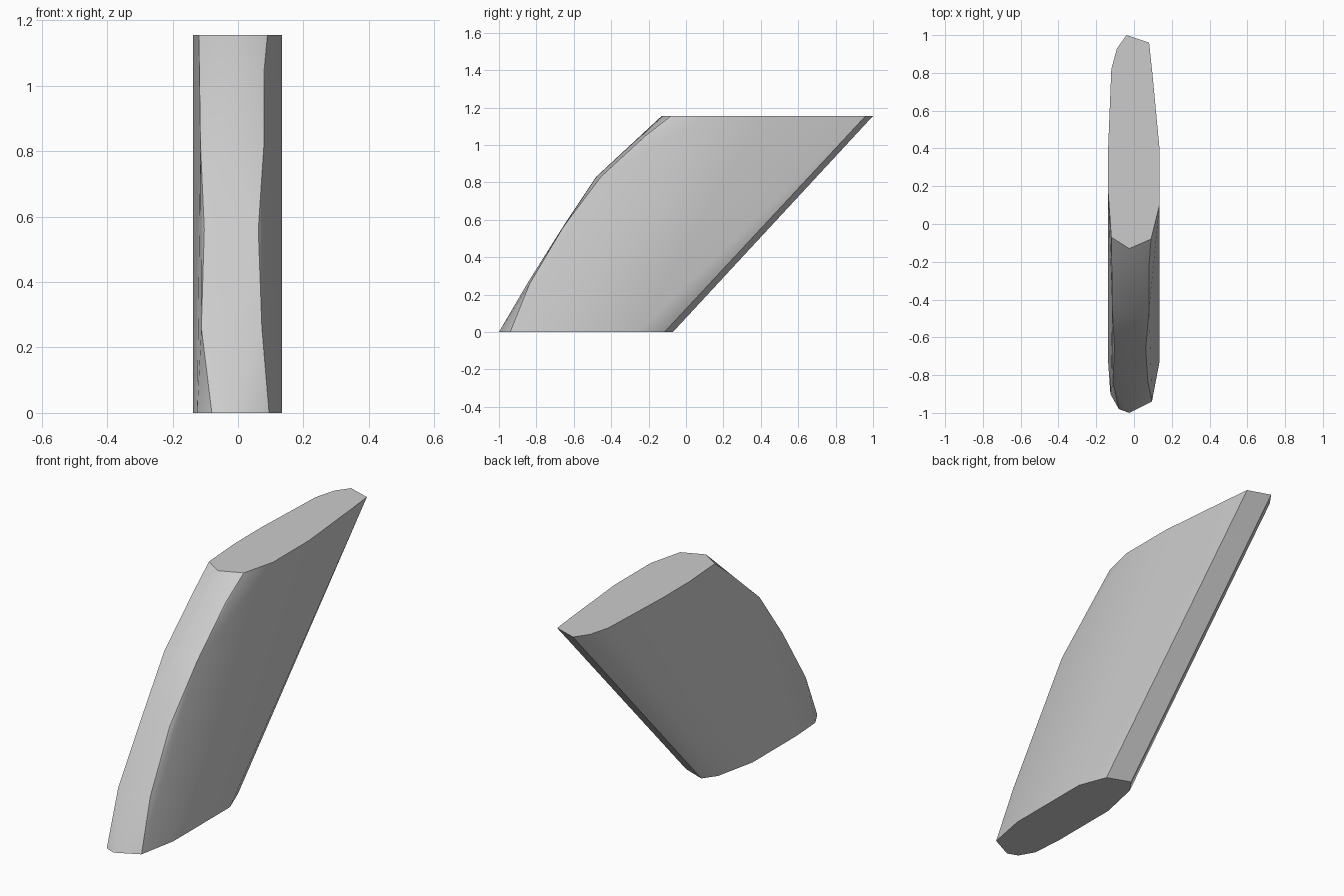
import bpy
import bmesh
from mathutils import Vector

if "Cube" in bpy.data.objects:
    bpy.data.objects.remove(bpy.data.objects["Cube"])

H = 1.155

# Front edge per level: z, tip y, left shoulder (x, y), right shoulder (x, y)
front = [
    (0.00, -1.00, (-0.08, -0.98), (0.095, -0.94)),
    (0.26, -0.848, (-0.112, -0.838), (0.073, -0.835)),
    (0.56, -0.66, (-0.103, -0.657), (0.062, -0.657)),
    (0.83, -0.48, (-0.115, -0.45), (0.08, -0.455)),
    (1.05, -0.242, (-0.118, -0.20), (0.08, -0.215)),
    (H, -0.13, (-0.12, -0.07), (0.09, -0.08)),
]

# Straight rear and side edges: bottom (x, y) and top (x, y)
rails = [
    ((-0.04, -0.07), (-0.04, 1.00)),
    ((0.08, -0.115), (0.08, 0.96)),
    ((0.135, -0.26), (0.097, 0.80)),
    ((0.135, -0.30), (0.135, 0.40)),
    ((0.135, -0.73), (0.135, 0.10)),
    ((-0.125, -0.90), (-0.137, 0.17)),
    ((-0.137, -0.73), (-0.137, 0.40)),
    ((-0.137, -0.36), (-0.12, 0.82)),
    ((-0.09, -0.14), (-0.09, 0.93)),
]

points = []
for z, tip, left, right in front:
    points += [Vector((-0.025, tip, z)), Vector((*left, z)), Vector((*right, z))]
for low, high in rails:
    points += [Vector((*low, 0)), Vector((*high, H))]

# Wrap the edges into one closed faceted body
bm = bmesh.new()
for p in points:
    bm.verts.new(p)
bmesh.ops.convex_hull(bm, input=bm.verts[:])
bmesh.ops.delete(bm, geom=[v for v in bm.verts if not v.link_faces], context='VERTS')
bmesh.ops.dissolve_limit(bm, angle_limit=0.01, verts=bm.verts[:], edges=bm.edges[:])
bmesh.ops.recalc_face_normals(bm, faces=bm.faces[:])
mesh = bpy.data.meshes.new("slanted_fin")
bm.to_mesh(mesh)
bm.free()
fin = bpy.data.objects.new("slanted_fin", mesh)
bpy.context.collection.objects.link(fin)

# Soft shading across shallow facets, crisp at the real edges
bpy.context.view_layer.objects.active = fin
fin.select_set(True)
bpy.ops.object.shade_smooth_by_angle(angle=0.52)
